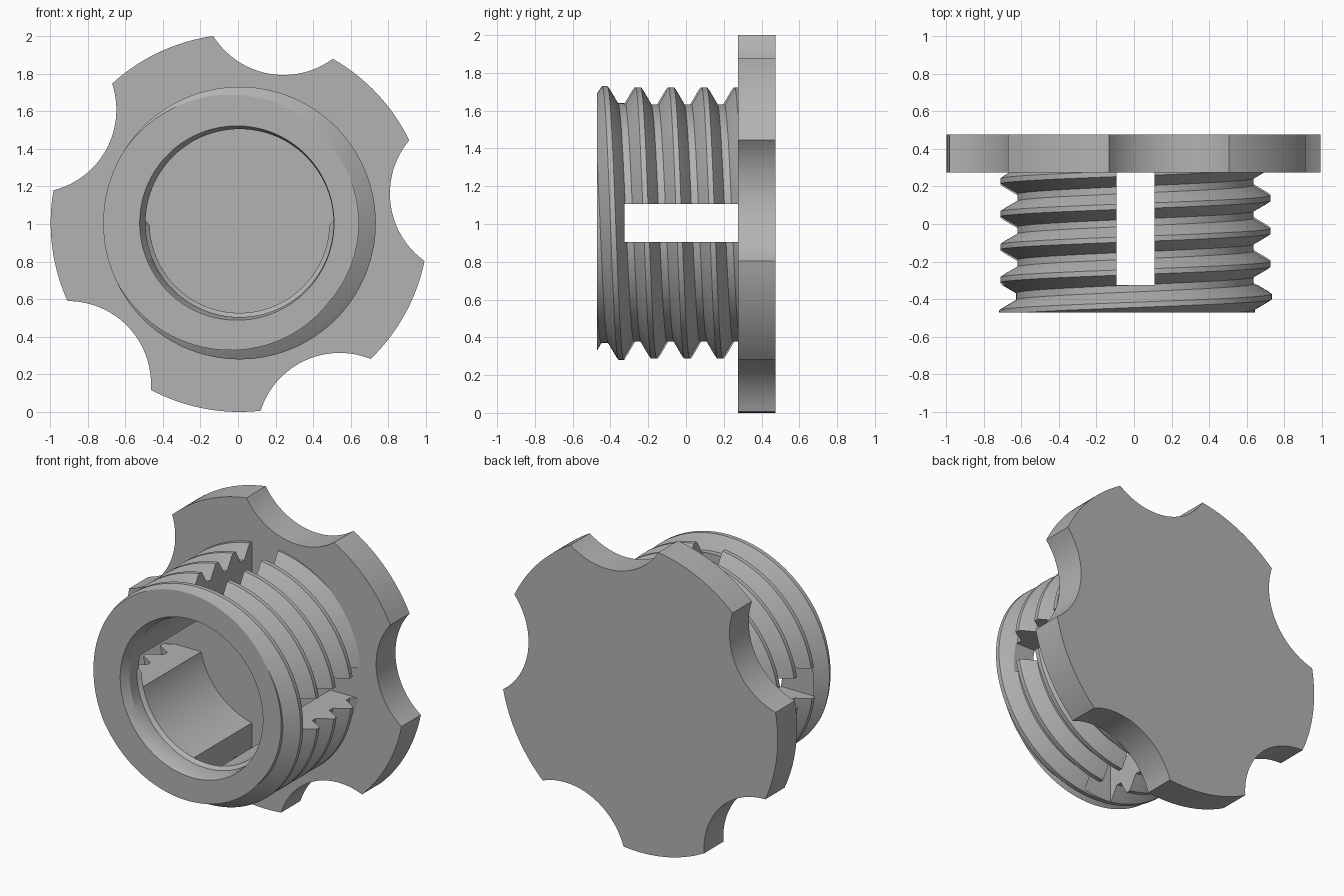
import bpy, bmesh, math
from mathutils import Vector, Matrix

CX, CZ = 0.008, 1.005          # shared axis of the part, running along y
PITCH = 0.175
FRONT, SEAT = -0.472, 0.275    # front of thread, front of flange
BACK = 0.475
SEG = 128

cube = bpy.data.objects.get("Cube")
if cube:
    bpy.data.objects.remove(cube, do_unlink=True)

GREY = (0.45, 0.45, 0.45, 1)
mat = bpy.data.materials.new("plain grey")
mat.use_nodes = True
mat.diffuse_color = GREY
mat.node_tree.nodes["Principled BSDF"].inputs["Base Color"].default_value = GREY


def make_object(name, bm):
    bmesh.ops.recalc_face_normals(bm, faces=bm.faces)
    mesh = bpy.data.meshes.new(name)
    bm.to_mesh(mesh)
    bm.free()
    mesh.materials.append(mat)
    obj = bpy.data.objects.new(name, mesh)
    bpy.context.collection.objects.link(obj)
    return obj


def activate(obj):
    bpy.ops.object.select_all(action='DESELECT')
    obj.select_set(True)
    bpy.context.view_layer.objects.active = obj


def cut(obj, cutter):
    cutter.hide_render = True
    mod = obj.modifiers.new("cut", 'BOOLEAN')
    mod.operation, mod.solver, mod.object = 'DIFFERENCE', 'EXACT', cutter
    activate(obj)
    bpy.ops.object.modifier_apply(modifier=mod.name)
    bpy.data.objects.remove(cutter, do_unlink=True)


def smooth(obj):
    activate(obj)
    bpy.ops.object.shade_smooth_by_angle(angle=math.radians(30))


def ring_point(angle, r, y, shift=0):
    # angle runs clockwise from the top, seen from the front
    return (CX + shift + r * math.sin(angle), y, CZ + r * math.cos(angle))


def box(name, size, centre):
    bm = bmesh.new()
    bmesh.ops.create_cube(bm, size=1, matrix=Matrix.Translation(centre) @ Matrix.Diagonal((*size, 1)))
    return make_object(name, bm)


def skin(bm, rows, closed):
    n = len(rows[0])
    for a, b in zip(rows, rows[1:]):
        for i in range(n if closed else n - 1):
            j = (i + 1) % n
            bm.faces.new((a[i], a[j], b[j], b[i]))


# Flange: disc outline with five round finger scallops
def flange():
    R, NOTCH_R, NOTCH_D = 1.0047, 0.442, 1.252
    half = math.acos((R * R + NOTCH_D ** 2 - NOTCH_R ** 2) / (2 * R * NOTCH_D))
    spread = math.asin(R * math.sin(half) / NOTCH_R)
    outline = []
    for k in range(5):
        mid = math.radians(7.2 + 72 * k)
        for i in range(25):                       # scallop arc
            a = mid + math.pi + spread * (1 - i / 12)
            outline.append((NOTCH_D * math.cos(mid) + NOTCH_R * math.cos(a),
                            NOTCH_D * math.sin(mid) + NOTCH_R * math.sin(a)))
        span = math.radians(72) - 2 * half
        for i in range(1, 16):                    # outer lobe arc
            a = mid + half + span * i / 16
            outline.append((R * math.cos(a), R * math.sin(a)))
    bm = bmesh.new()
    rows = [[bm.verts.new((CX + x, y, CZ + z)) for x, z in outline] for y in (SEAT, BACK)]
    skin(bm, rows, True)
    for row in rows:
        bm.faces.new(row)
    return make_object("scalloped_flange", bm)


# Threaded sleeve: helical skin trimmed flat at both ends
def sleeve():
    profile = [(-0.069, 0.635), (-0.028, 0.705), (-0.014, 0.725),
               (0.014, 0.725), (0.028, 0.705), (0.069, 0.635)]
    bm = bmesh.new()
    rows = []
    for turn in range(-3, 7):
        for dy, r in profile:
            start = -0.43 + turn * PITCH + dy
            rows.append([bm.verts.new(ring_point(math.tau * i / SEG, r, start + PITCH * i / SEG))
                         for i in range(SEG + 1)])
    skin(bm, rows, False)
    bmesh.ops.remove_doubles(bm, verts=bm.verts, dist=0.0005)
    for y, side in ((FRONT, -1), (SEAT + 0.006, 1)):
        bmesh.ops.bisect_plane(bm, geom=bm.verts[:] + bm.edges[:] + bm.faces[:], dist=1e-5,
                               plane_co=(0, y, 0), plane_no=(0, side, 0), clear_outer=True)
    bmesh.ops.holes_fill(bm, edges=[e for e in bm.edges if e.is_boundary], sides=0)
    return make_object("threaded_sleeve", bm)


# Bore: off-centre lip at the front, lower half slightly narrower behind it
def bore():
    rings = [(-0.5, 0.526, 0.526, -0.022), (-0.42, 0.5, 0.5, 0),
             (-0.345, 0.5, 0.5, 0), (-0.325, 0.5, 0.478, 0), (0.32, 0.5, 0.478, 0)]
    bm = bmesh.new()
    rows = []
    for y, upper, lower, shift in rings:
        row = []
        for i in range(SEG):
            a = math.tau * (i + 0.5) / SEG
            row.append(bm.verts.new(ring_point(a, upper if math.cos(a) > 0 else lower, y, shift)))
        rows.append(row)
    skin(bm, rows, True)
    bm.faces.new(rows[0])
    bm.faces.new(rows[-1])
    return make_object("bore_cutter", bm)


disc = flange()
tube = sleeve()
cut(tube, bore())

# Two crossing slots split the rear of the sleeve into four quarters
slot_y = (-0.325, 0.33)
length, middle = slot_y[1] - slot_y[0], sum(slot_y) / 2
cut(tube, box("upright_slot_cutter", (0.2, length, 2), Vector((CX, middle, CZ))))
cut(tube, box("level_slot_cutter", (2, length, 0.2), Vector((CX, middle, CZ))))

smooth(disc)
smooth(tube)
